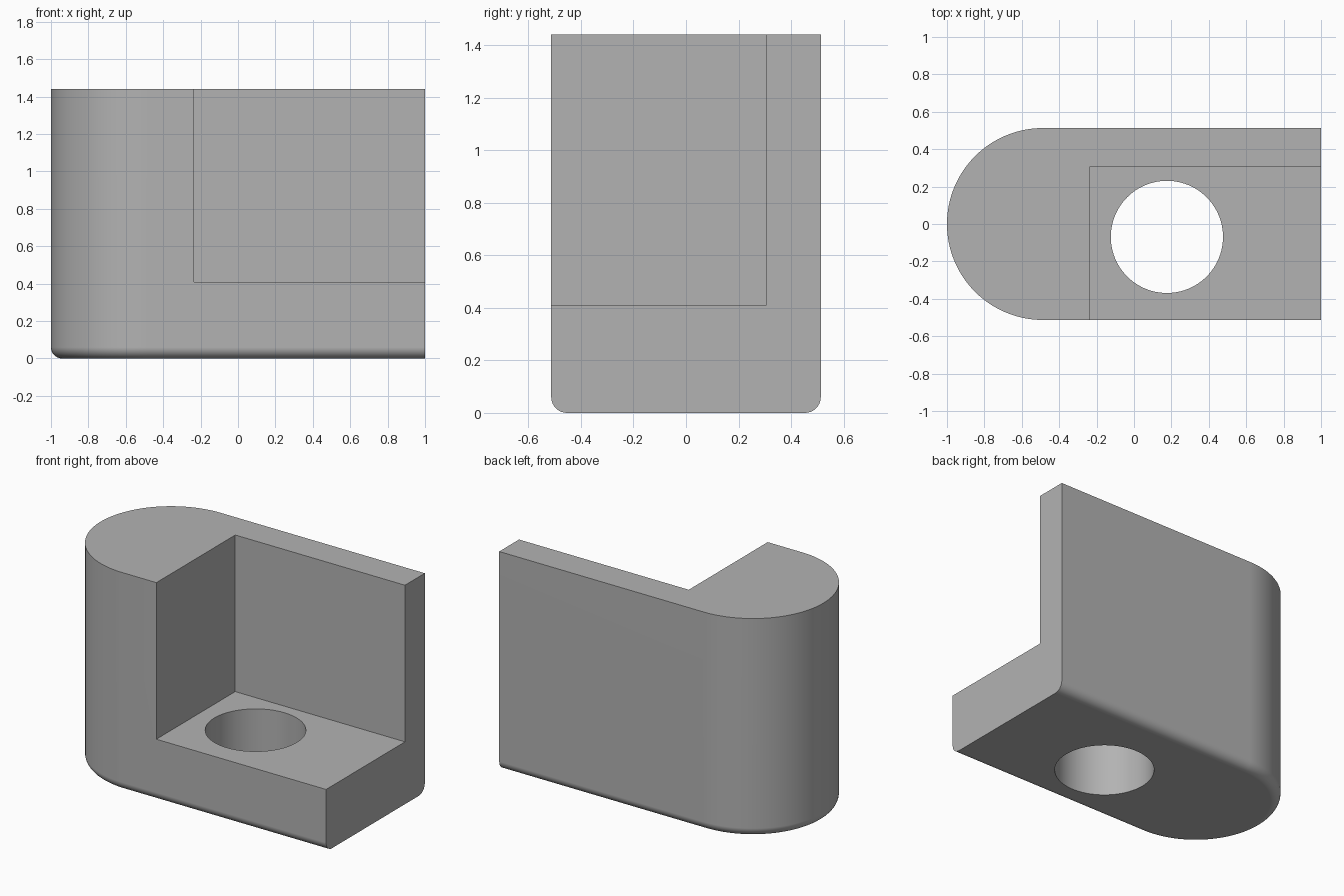
import bpy, bmesh, math

if "Cube" in bpy.data.objects:
    bpy.data.objects.remove(bpy.data.objects["Cube"])

R, CX, H, FILLET = 0.513, -0.487, 1.44, 0.06
ARC, STEPS = 64, 8

grey = bpy.data.materials.new("plain grey")
grey.diffuse_color = (0.45, 0.45, 0.45, 1)
grey.use_nodes = True
grey.node_tree.nodes["Principled BSDF"].inputs["Base Color"].default_value = grey.diffuse_color


def outline(inset):
    """D-shaped outline: straight right end, rounded left end."""
    r = R - inset
    pts = [(1.0, r)]
    for i in range(ARC + 1):
        a = math.pi / 2 + math.pi * i / ARC
        pts.append((CX + r * math.cos(a), r * math.sin(a)))
    return pts + [(1.0, -r)]


# Body: stacked outlines, with a rounded lower edge along the sides and nose
bm = bmesh.new()
levels = []
for i in range(STEPS + 1):
    a = math.pi / 2 * i / STEPS
    levels.append((FILLET * (1 - math.sin(a)), FILLET * (1 - math.cos(a))))
levels.append((0.0, H))
rings = [[bm.verts.new((x, y, z)) for x, y in outline(d)] for d, z in levels]
n = len(rings[0])
for lo, hi in zip(rings, rings[1:]):
    for i in range(n - 1):
        bm.faces.new((lo[i], lo[i + 1], hi[i + 1], hi[i]))
bm.faces.new(rings[0][::-1])
bm.faces.new(rings[-1])
# Flat right end as one face
bm.faces.new([r[-1] for r in rings] + [r[0] for r in reversed(rings)])
bmesh.ops.recalc_face_normals(bm, faces=bm.faces)
mesh = bpy.data.meshes.new("bracket_body")
bm.to_mesh(mesh)
bm.free()
body = bpy.data.objects.new("bracket_body", mesh)
bpy.context.collection.objects.link(body)
mesh.materials.append(grey)

# Corner notch cutter
x0, x1, y0, y1, z0, z1 = -0.235, 1.3, -0.9, 0.307, 0.41, 1.8
bpy.ops.mesh.primitive_cube_add(
    size=1, location=((x0 + x1) / 2, (y0 + y1) / 2, (z0 + z1) / 2))
notch = bpy.context.object
notch.name = "notch_cutter"
notch.scale = (x1 - x0, y1 - y0, z1 - z0)

# Round through-hole cutter
bpy.ops.mesh.primitive_cylinder_add(
    vertices=96, radius=0.30, depth=1.0, location=(0.176, -0.069, 0.2))
hole = bpy.context.object
hole.name = "hole_cutter"

# Cut both shapes out of the body
bpy.ops.object.select_all(action='DESELECT')
body.select_set(True)
bpy.context.view_layer.objects.active = body
for cutter in (notch, hole):
    cutter.data.materials.append(grey)
    mod = body.modifiers.new(cutter.name, 'BOOLEAN')
    mod.operation, mod.solver, mod.object = 'DIFFERENCE', 'EXACT', cutter
    bpy.ops.object.modifier_apply(modifier=mod.name)
for cutter in (notch, hole):
    bpy.data.objects.remove(cutter, do_unlink=True)

# Smooth curves, crisp edges, flat shading kept on the large faces
bpy.ops.object.shade_smooth_by_angle(angle=math.radians(30))
weighted = body.modifiers.new("weighted_normals", 'WEIGHTED_NORMAL')
weighted.keep_sharp = True
